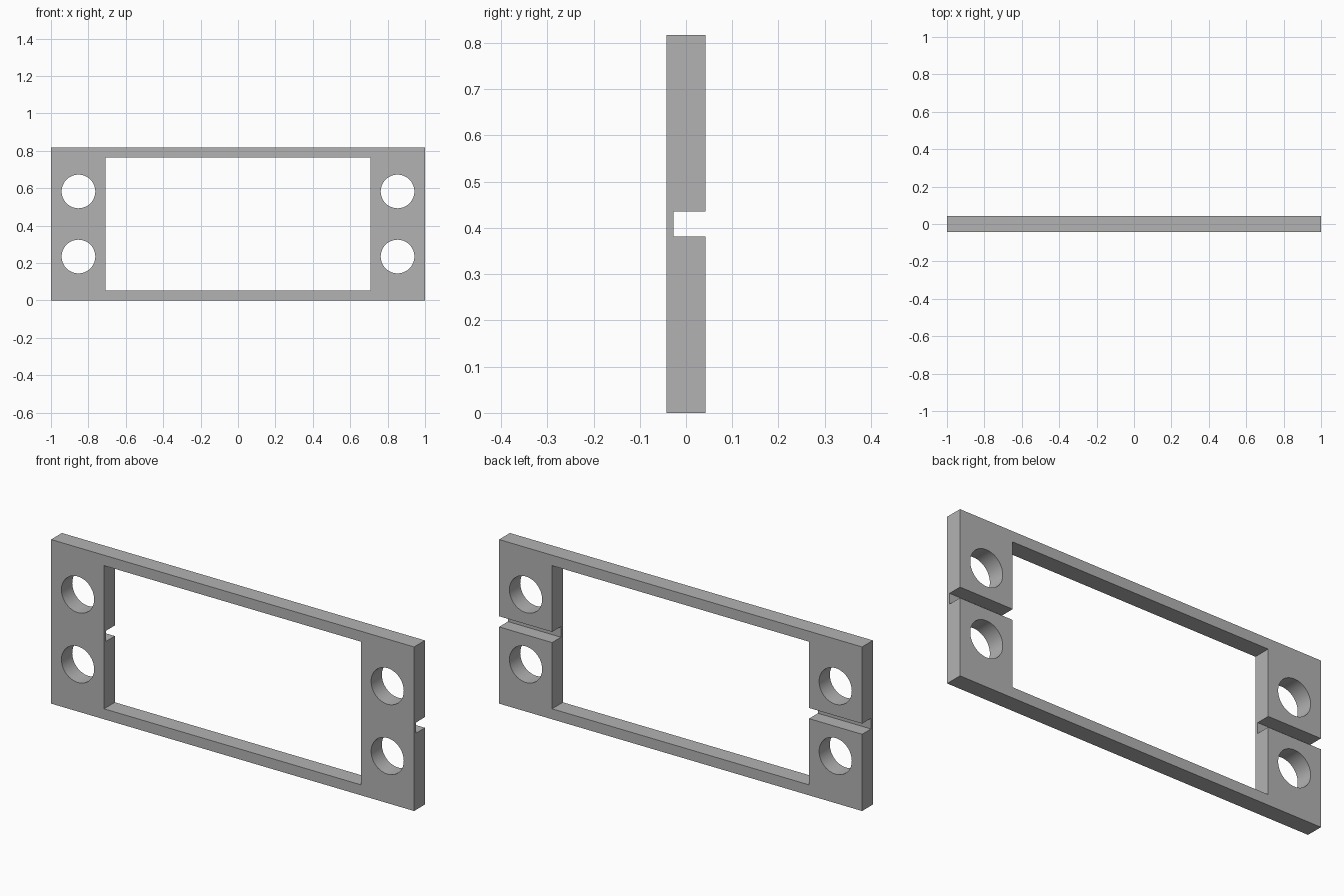
import bpy
import math

default = bpy.data.objects.get("Cube")
if default:
    bpy.data.objects.remove(default, do_unlink=True)

HEIGHT = 0.817
DEPTH = 0.085
MID = HEIGHT / 2

grey = bpy.data.materials.new("plain grey")
grey.use_nodes = True
colour = (0.45, 0.45, 0.45, 1)
grey.diffuse_color = colour
grey.node_tree.nodes["Principled BSDF"].inputs["Base Color"].default_value = colour


def box(name, size, centre):
    bpy.ops.mesh.primitive_cube_add(size=1, location=centre)
    ob = bpy.context.object
    ob.name = name
    ob.scale = size
    bpy.ops.object.transform_apply(location=True, rotation=False, scale=True)
    ob.data.materials.append(grey)
    return ob


def cylinder(name, radius, centre):
    bpy.ops.mesh.primitive_cylinder_add(vertices=64, radius=radius, depth=DEPTH * 3,
                                        location=centre, rotation=(math.pi / 2, 0, 0))
    ob = bpy.context.object
    ob.name = name
    ob.data.materials.append(grey)
    return ob


# Flat mounting plate
plate = box("mounting_plate", (2, DEPTH, HEIGHT), (0, 0, MID))

# Rectangular window through the plate
cutters = [box("window_cutter", (1.416, DEPTH * 3, 0.713), (0, 0, MID))]

# Horizontal slot across the back, leaving a thin web at the front
slot_floor = -0.027
cutters.append(box("slot_cutter", (2.4, 0.2, 0.053), (0, slot_floor + 0.1, MID)))

# Two round holes on each side
for x in (-0.853, 0.853):
    for dz in (-0.174, 0.174):
        cutters.append(cylinder("hole_cutter", 0.09, (x, 0, MID + dz)))

# Cut the plate and discard the cutters
bpy.ops.object.select_all(action='DESELECT')
plate.select_set(True)
bpy.context.view_layer.objects.active = plate
for cutter in cutters:
    cutter.hide_render = True
    cut = plate.modifiers.new("cut", 'BOOLEAN')
    cut.operation = 'DIFFERENCE'
    cut.solver = 'EXACT'
    cut.object = cutter
    bpy.ops.object.modifier_apply(modifier=cut.name)
    bpy.data.objects.remove(cutter, do_unlink=True)

# Round hole walls, crisp edges
bpy.ops.object.shade_smooth_by_angle(angle=math.radians(30))
